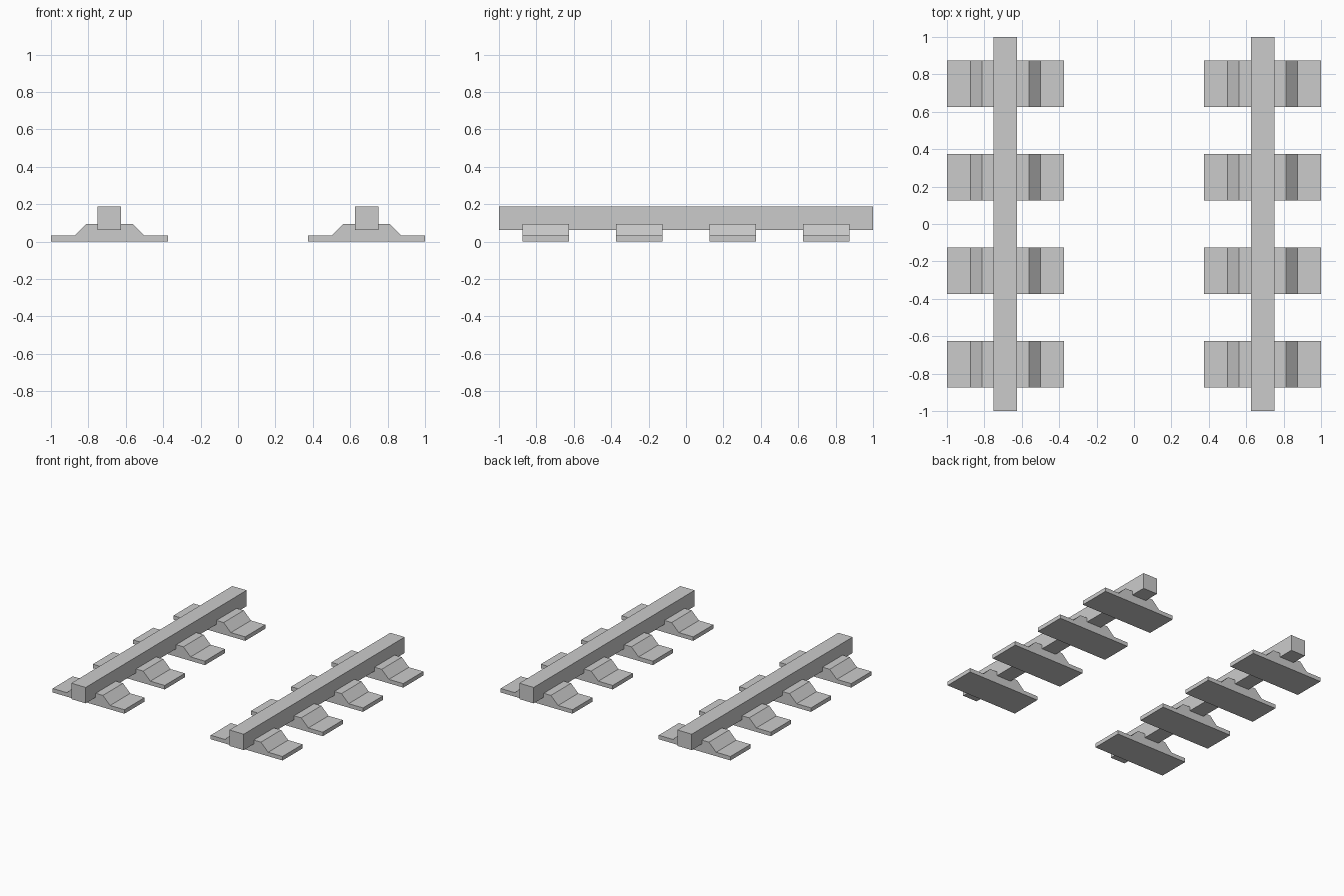
import bpy
import bmesh

if "Cube" in bpy.data.objects:
    bpy.data.objects.remove(bpy.data.objects["Cube"])


def extrude_profile(name, points, y0, y1):
    """Closed x-z profile extruded along y."""
    bm = bmesh.new()
    face = bm.faces.new([bm.verts.new((x, y0, z)) for x, z in points])
    ext = bmesh.ops.extrude_face_region(bm, geom=[face])
    verts = [g for g in ext["geom"] if isinstance(g, bmesh.types.BMVert)]
    bmesh.ops.translate(bm, verts=verts, vec=(0, y1 - y0, 0))
    bmesh.ops.recalc_face_normals(bm, faces=bm.faces)
    mesh = bpy.data.meshes.new(name)
    bm.to_mesh(mesh)
    bm.free()
    obj = bpy.data.objects.new(name, mesh)
    bpy.context.collection.objects.link(obj)
    return obj


# Half profile of a sleeper: flat foot, slope, raised saddle
half = [(0.3125, 0), (0.3125, 0.0313), (0.1875, 0.0313), (0.125, 0.0938)]
sleeper = half + [(-x, z) for x, z in reversed(half)]
bar = [(-0.0625, 0.0625), (0.0625, 0.0625), (0.0625, 0.1875), (-0.0625, 0.1875)]

for side, cx in (("left", -0.6875), ("right", 0.6875)):
    # Long square rail
    extrude_profile(f"rail_{side}", [(cx + x, z) for x, z in bar], -1, 1)
    # Four sleepers under each rail
    for i in range(4):
        cy = -0.75 + 0.5 * i
        extrude_profile(f"sleeper_{side}_{i + 1}",
                        [(cx + x, z) for x, z in sleeper], cy - 0.125, cy + 0.125)
